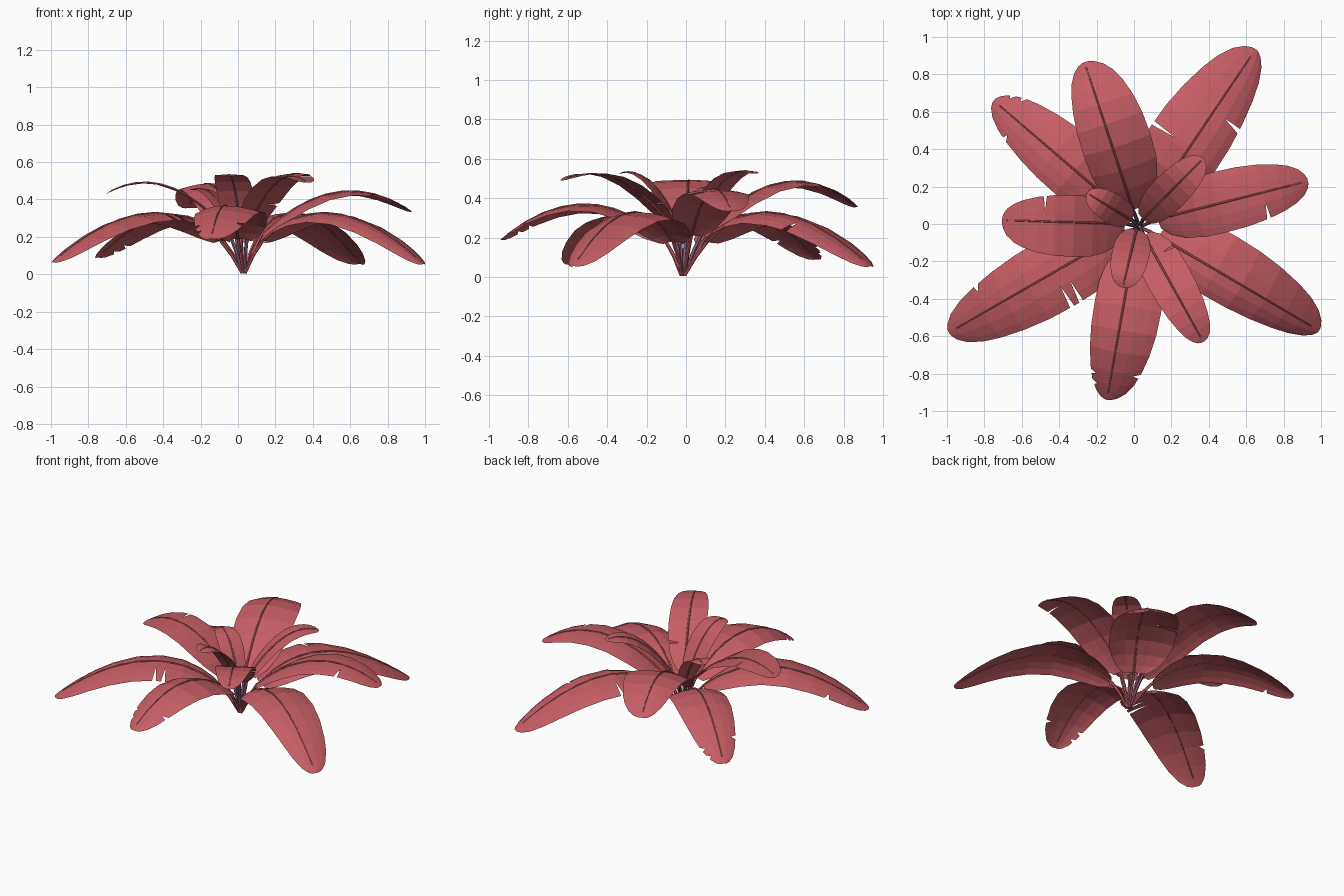
import bpy, bmesh, math
from mathutils import Vector

if "Cube" in bpy.data.objects:
    bpy.data.objects.remove(bpy.data.objects["Cube"])


def material(name, col):
    m = bpy.data.materials.new(name)
    m.diffuse_color = (*col, 1)
    m.use_nodes = True
    m.node_tree.nodes["Principled BSDF"].inputs["Base Color"].default_value = m.diffuse_color
    return m


RED = material("leaf red", (0.56, 0.11, 0.13))
MAUVE = material("stem mauve", (0.30, 0.12, 0.20))
CENTRE = Vector((0.02, 0.0, 0.0))
FOOT = Vector((0.03, -0.015, 0.008))
UP = Vector((0, 0, 1))

# Width of the blade along its length (t, fraction of half width)
PROFILE = [(0, .34), (.05, .62), (.13, .83), (.25, .97), (.40, 1), (.56, .98),
           (.70, .90), (.82, .77), (.90, .63), (.96, .44), (.99, .25), (1, .10)]

# name, tip (x, y, z), middle (fraction of reach, z), base (radius, z),
# half widths (left, right looking outwards), edge droop, tears as (t, side), side 1 is left
LEAVES = [
    ("back_right_leaf", (.65, .935, .055), (.50, .325), (.13, .18), (.235, .185), .24, [(.43, 1), (.66, -1)]),
    ("back_leaf", (-.265, .865, .355), (.56, .48), (.08, .21), (.16, .215), .15, []),
    ("back_left_leaf", (-.75, .66, .09), (.52, .315), (.13, .18), (.165, .185), .22, [(.90, -1), (.95, -1), (.84, 1)]),
    ("left_leaf", (-.705, .02, .432), (.56, .475), (.07, .23), (.185, .145), .04, [(.64, -1)]),
    ("front_left_leaf", (-.99, -.58, .065), (.52, .325), (.13, .18), (.21, .185), .22, [(.36, 1), (.42, 1), (.80, -1)]),
    ("front_leaf", (-.145, -.94, .19), (.55, .37), (.11, .19), (.205, .155), .22, [(.84, 1), (.86, -1), (.92, -1)]),
    ("inner_front_right_leaf", (.37, -.63, .49), (.54, .495), (.07, .24), (.125, .115), .0, [(.20, 1)]),
    ("front_right_leaf", (.99, -.57, .055), (.52, .325), (.13, .18), (.21, .15), .24, []),
    ("right_leaf", (.93, .23, .335), (.56, .44), (.11, .21), (.17, .16), .14, [(.70, -1)]),
    ("small_back_right_leaf", (.37, .35, .525), (.55, .49), (.04, .22), (.10, .10), .05, []),
    ("small_back_left_leaf", (-.25, .165, .45), (.55, .42), (.04, .22), (.08, .08), .05, []),
    ("small_front_leaf", (-.06, -.34, .525), (.54, .48), (.03, .22), (.10, .10), .05, []),
]


def lookup(t):
    for (a, wa), (b, wb) in zip(PROFILE, PROFILE[1:]):
        if t <= b:
            return wa + (wb - wa) * (t - a) / (b - a)
    return PROFILE[-1][1]


def finish(name, bm, mat):
    me = bpy.data.meshes.new(name)
    bm.to_mesh(me)
    bm.free()
    me.materials.append(mat)
    ob = bpy.data.objects.new(name, me)
    bpy.context.collection.objects.link(ob)


def tube(name, pts, radii, mat, sides=6):
    bm = bmesh.new()
    rings = []
    for i, p in enumerate(pts):
        d = (pts[min(i + 1, len(pts) - 1)] - pts[max(i - 1, 0)]).normalized()
        a = d.cross(UP).normalized()
        b = a.cross(d)
        rings.append([bm.verts.new(p + radii[i] * (a * math.cos(k * math.tau / sides)
                                                   + b * math.sin(k * math.tau / sides)))
                      for k in range(sides)])
    for r, s in zip(rings, rings[1:]):
        for k in range(sides):
            j = (k + 1) % sides
            bm.faces.new((r[k], r[j], s[j], s[k]))
    bm.faces.new(rings[0])
    bm.faces.new(rings[-1])
    bmesh.ops.recalc_face_normals(bm, faces=bm.faces)
    finish(name, bm, mat)


def leaf(name, tip, mid, base, halves, droop, tears):
    tip = Vector(tip)
    out = Vector((tip.x - CENTRE.x, tip.y - CENTRE.y, 0))
    reach = out.length
    out.normalize()
    left = UP.cross(out)
    b = CENTRE + out * base[0] + UP * base[1]
    m = CENTRE + out * (reach * mid[0]) + UP * mid[1]
    c = 2 * m - (b + tip) / 2

    def spine(t):
        return b * (1 - t) ** 2 + c * 2 * t * (1 - t) + tip * t * t

    # The narrower side of a blade hangs more steeply
    def point(t, u, side):
        d = ((c - b) * (1 - t) + (tip - c) * t).normalized()
        w = lookup(t) * u
        wide, fall = halves if side > 0 else halves[::-1]
        return spine(t) + left * (side * wide * w) - d.cross(left) * (droop * fall * w * u)

    # Blade: one strip per side, torn open where the rows split
    bm = bmesh.new()
    cols = (0, .4, .75, 1)
    for side in (1, -1):
        rows = [(t, 0, 0, False) for t, _ in PROFILE
                if all(s != side or abs(t - q) > .02 for q, s in tears)]
        for q, s in tears:
            if s == side:
                depth = .75 if q > .75 else .4
                rows += [(q - 1e-5, -.013, depth, True), (q + 1e-5, .013, depth, False)]
        rows.sort()
        grid = [[bm.verts.new(point(max(0, min(1, t + shift * max(0, u - depth) / (1 - depth))), u, side))
                 for u in cols] for t, shift, depth, _ in rows]
        for i in range(len(rows) - 1):
            if rows[i][3]:
                continue
            for k in range(len(cols) - 1):
                f = [grid[i][k], grid[i + 1][k], grid[i + 1][k + 1], grid[i][k + 1]]
                bm.faces.new(f[::-1] if side > 0 else f)
    bmesh.ops.remove_doubles(bm, verts=bm.verts, dist=1e-4)
    for f in bm.faces:
        f.normal_update()
    if sum(f.normal.z for f in bm.faces) < 0:
        bmesh.ops.reverse_faces(bm, faces=bm.faces)
    finish(name, bm, RED)

    # Midrib and stalk
    n = 9
    tube(name + "_midrib", [spine(.96 * i / n) for i in range(n + 1)],
         [.007 * (1 - .5 * i / n) for i in range(n + 1)], RED)
    foot = FOOT + out * .01
    bend = foot.lerp(b, .55) - out * base[0] * .08
    tube(name + "_stalk", [foot, bend, b], [.008, .010, .009],
         RED if base[0] > .1 else MAUVE)


for spec in LEAVES:
    leaf(*spec)
